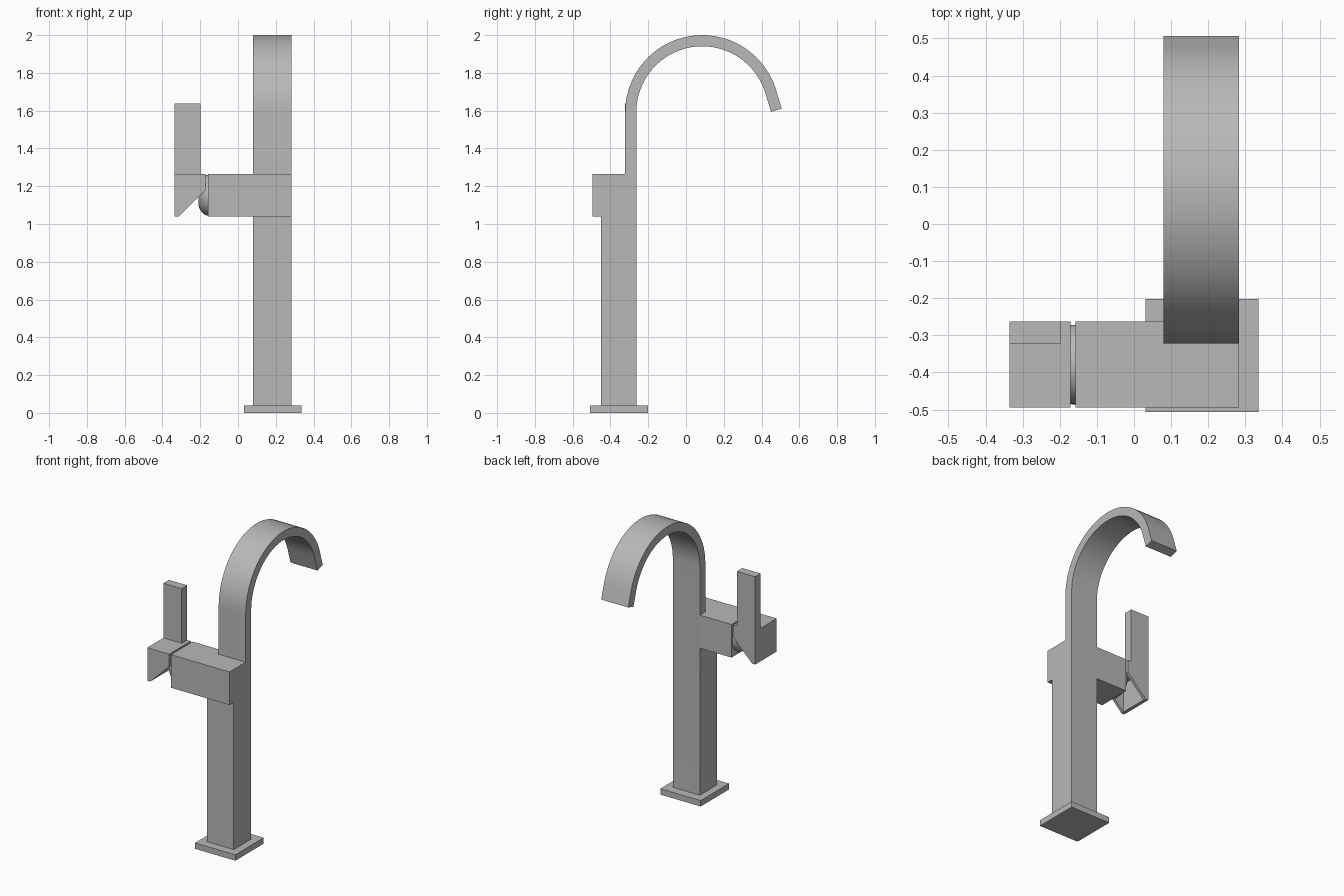
import bpy, bmesh, math

cube = bpy.data.objects.get("Cube")
if cube:
    bpy.data.objects.remove(cube, do_unlink=True)

metal = bpy.data.materials.new("brushed grey metal")
metal.use_nodes = True
GREY = (0.48, 0.48, 0.48, 1)
metal.diffuse_color = GREY
metal.node_tree.nodes["Principled BSDF"].inputs["Base Color"].default_value = GREY


def finish(name, bm, smooth=False):
    bmesh.ops.recalc_face_normals(bm, faces=bm.faces)
    mesh = bpy.data.meshes.new(name)
    bm.to_mesh(mesh)
    bm.free()
    mesh.materials.append(metal)
    ob = bpy.data.objects.new(name, mesh)
    bpy.context.collection.objects.link(ob)
    bpy.ops.object.select_all(action='DESELECT')
    ob.select_set(True)
    bpy.context.view_layer.objects.active = ob
    if smooth:
        bpy.ops.object.shade_smooth_by_angle(angle=math.radians(30))
    return ob


def prism(name, outline, axis, lo, hi, smooth=False):
    """Extrude a 2D outline along one axis (0 = x, 1 = y, 2 = z)."""
    bm = bmesh.new()
    verts = []
    for p in outline:
        co = list(p)
        co.insert(axis, lo)
        verts.append(bm.verts.new(co))
    face = bm.faces.new(verts)
    new = bmesh.ops.extrude_face_region(bm, geom=[face])["geom"]
    shift = [0, 0, 0]
    shift[axis] = hi - lo
    bmesh.ops.translate(bm, vec=shift, verts=[g for g in new if isinstance(g, bmesh.types.BMVert)])
    return finish(name, bm, smooth)


def rect(a0, a1, b0, b1):
    return [(a0, b0), (a1, b0), (a1, b1), (a0, b1)]


# Shared levels
LEFT, RIGHT = 0.283, 0.08          # column sides
FRONT, STRIP, BACK = -0.495, -0.322, -0.263
LOW, HIGH = 1.04, 1.265            # valve body

# Foot plate
prism("base_plate", rect(0.031, 0.335, -0.507, -0.202), 2, 0, 0.04)

# Column running into the bent flat spout
CY, CZ, R, THICK = 0.086, 1.592, 0.408, 0.059
END, TAIL, STEPS = math.radians(73), 0.105, 28


def arc(radius):
    pts = []
    for i in range(STEPS + 1):
        a = -math.pi / 2 + (END + math.pi / 2) * i / STEPS
        pts.append((CY + radius * math.sin(a), CZ + radius * math.cos(a)))
    y, z = pts[-1]
    pts.append((y + TAIL * math.cos(END), z - TAIL * math.sin(END)))
    return pts


outline = [(BACK, 0.04), (-0.45, 0.04), (-0.45, LOW), (STRIP, LOW)]
outline += arc(R) + arc(R - THICK)[::-1]
prism("column_and_spout", outline, 0, RIGHT, LEFT, smooth=True)

# Valve body, wrapped around the front of the column
prism("valve_body", [(-0.158, FRONT), (LEFT, FRONT), (LEFT, STRIP), (RIGHT, STRIP),
                     (RIGHT, BACK), (-0.158, BACK)], 2, LOW, HIGH)

# Rounded cartridge between valve body and handle
bm = bmesh.new()
profile = [(-0.15, 0), (-0.15, 0.108), (-0.168, 0.107), (-0.18, 0.1), (-0.192, 0.089),
           (-0.203, 0.073), (-0.21, 0.055), (-0.21, 0)]
verts = [bm.verts.new((x, -0.379, 1.152 + r)) for x, r in profile]
edges = [bm.edges.new(pair) for pair in zip(verts, verts[1:])]
bmesh.ops.spin(bm, geom=verts + edges, cent=(0, -0.379, 1.152), axis=(1, 0, 0),
               angle=math.tau, steps=40)
bmesh.ops.remove_doubles(bm, verts=bm.verts, dist=0.0005)
finish("cartridge", bm, smooth=True)

# Wedge handle, hollow on its sloping underside
cutter = prism("pocket_cutter", rect(-0.313, -0.19, 1.0, 1.24), 1, -0.476, -0.282)
cutter.hide_render = True
handle = prism("handle_wedge", [(-0.336, LOW), (-0.314, LOW), (-0.171, 1.18),
                                (-0.171, HIGH), (-0.336, HIGH)], 1, FRONT, BACK)
cut = handle.modifiers.new("pocket", 'BOOLEAN')
cut.operation = 'DIFFERENCE'
cut.solver = 'EXACT'
cut.object = cutter
bpy.ops.object.modifier_apply(modifier=cut.name)
bpy.data.objects.remove(cutter, do_unlink=True)

# Upright lever
prism("handle_lever", rect(-0.336, -0.198, STRIP, BACK), 2, HIGH, 1.637)
